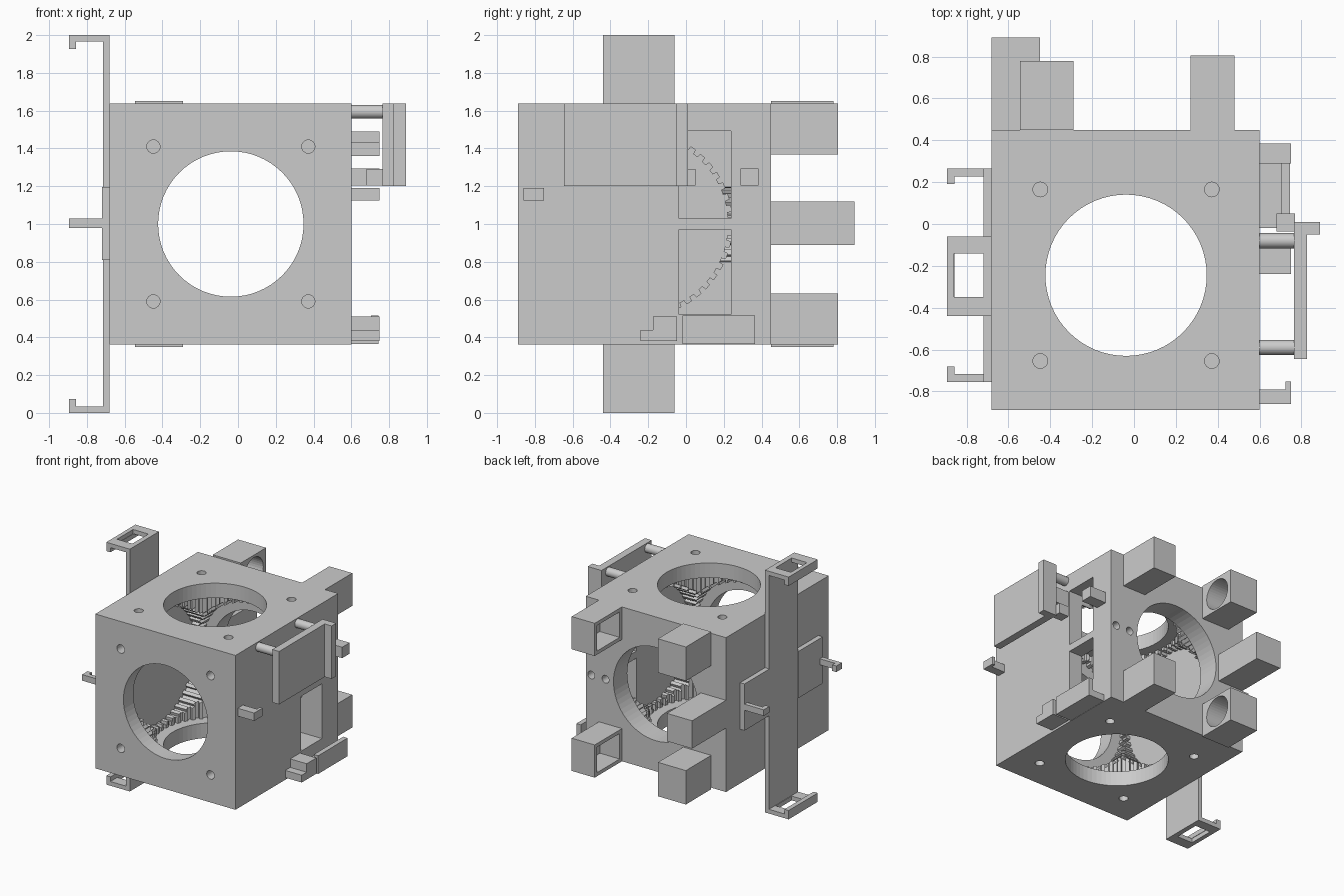
import bpy, bmesh, math
from mathutils import Matrix

if "Cube" in bpy.data.objects:
    bpy.data.objects.remove(bpy.data.objects["Cube"])

AX = {'X': Matrix.Rotation(math.pi / 2, 4, 'Y'),
      'Y': Matrix.Rotation(-math.pi / 2, 4, 'X'),
      'Z': Matrix.Identity(4)}


def finish(name, bm):
    bmesh.ops.recalc_face_normals(bm, faces=bm.faces)
    me = bpy.data.meshes.new(name)
    bm.to_mesh(me)
    bm.free()
    ob = bpy.data.objects.new(name, me)
    bpy.context.collection.objects.link(ob)
    return ob


def box(name, x0, x1, y0, y1, z0, z1):
    bm = bmesh.new()
    bmesh.ops.create_cube(bm, size=1)
    for v in bm.verts:
        v.co = ((x0 + x1) / 2 + v.co.x * (x1 - x0),
                (y0 + y1) / 2 + v.co.y * (y1 - y0),
                (z0 + z1) / 2 + v.co.z * (z1 - z0))
    return finish(name, bm)


def prism(name, pts, h, axis, center):
    """Extrude a 2D outline along an axis, centred on a point."""
    bm = bmesh.new()
    f = bm.faces.new([bm.verts.new((a, b, -h / 2)) for a, b in pts])
    ext = bmesh.ops.extrude_face_region(bm, geom=[f])['geom']
    bmesh.ops.translate(bm, vec=(0, 0, h), verts=[g for g in ext if isinstance(g, bmesh.types.BMVert)])
    bm.transform(Matrix.Translation(center) @ AX[axis])
    return finish(name, bm)


def circle(r, n):
    return [(r * math.cos(2 * math.pi * i / n), r * math.sin(2 * math.pi * i / n)) for i in range(n)]


def gear(tip, root, n, off):
    pts = []
    for i in range(n):
        for k, r in ((0, tip), (.45, tip), (.5, root), (.95, root)):
            a = 2 * math.pi * (i + k + off) / n
            pts.append((r * math.cos(a), r * math.sin(a)))
    return pts


def cyl(name, r, h, axis, center, n=48):
    return prism(name, circle(r, n), h, axis, center)


def cut(ob, cutter):
    m = ob.modifiers.new('cut', 'BOOLEAN')
    m.operation = 'DIFFERENCE'
    m.solver = 'EXACT'
    m.object = cutter
    bpy.context.view_layer.objects.active = ob
    bpy.ops.object.modifier_apply(modifier=m.name)
    bpy.data.objects.remove(cutter)


# Main housing with three crossing toothed chambers
CX, CY, CZ = -.038, -.245, 1.0
body = box('housing', -.68, .60, -.89, .45, .363, 1.637)
cut(body, prism('cutter', gear(.465, .488, 48, .13), 1.03, 'Z', (CX, CY, CZ)))
cut(body, prism('cutter', gear(.466, .489, 48, .31), 1.032, 'Y', (CX, CY, CZ)))
cut(body, prism('cutter', gear(.467, .490, 48, .57), 1.034, 'X', (CX, CY, CZ)))
# Round openings at front, back, top and bottom
cut(body, cyl('cutter', .385, 2, 'Y', (CX, CY, CZ), 64))
cut(body, cyl('cutter', .3855, 2, 'Z', (CX, CY, CZ), 64))
# Screw holes
for a in (-.41, .41):
    for b in (-.41, .41):
        cut(body, cyl('cutter', .035, .2, 'Y', (CX + a, -.89, CZ + b), 24))
        for z in (.363, 1.637):
            cut(body, cyl('cutter', .035, .2, 'Z', (CX + a, CY + b, z), 24))
for x in (.55, .42):
    cut(body, cyl('cutter', .032, .2, 'Y', (x, .45, 1.0), 24))
# Side windows
for z0, z1 in ((.52, .972), (1.03, 1.492)):
    cut(body, box('cutter', .40, .7, -.036, .238, z0, z1))

# Cross-shaped bracket on the left
box('bracket_upright', -.715, -.68, -.44, -.06, 0, 2)
box('bracket_arm_back', -.72, -.68, -.06, .265, .81, 1.195)
box('bracket_arm_front', -.72, -.68, -.755, -.44, .81, 1.195)
for s, n in ((1, 'top'), (-1, 'bottom')):
    za, zb = sorted((1 + s * .965, 1 + s))
    tab = box(n + '_tab', -.895, -.715, -.44, -.06, za, zb)
    cut(tab, box('cutter', -.86, -.72, -.35, -.14, za - .1, zb + .1))
    za, zb = sorted((1 + s * .927, 1 + s * .965))
    box(n + '_tab_lip', -.895, -.857, -.44, -.06, za, zb)
for s, n in ((1, 'back'), (-1, 'front')):
    ya, yb = sorted((CY + s * .472, CY + s * .51))
    box(n + '_hook', -.895, -.72, ya, yb, .978, 1.028)
    ya, yb = sorted((CY + s * .437, CY + s * .472))
    box(n + '_hook_lip', -.895, -.858, ya, yb, .978, 1.028)

# Back lugs: round pockets face square pockets
for n, s in (('upper', 1), ('lower', -1)):
    za, zb = sorted((1 + s * .37, 1 + s * .65))
    lug = box(n + '_round_lug', -.545, -.29, .45, .78, za, zb)
    cut(lug, cyl('cutter', .122, .4, 'X', (-.31, .622, 1 + s * .507), 40))
    za, zb = sorted((1 + s * .367, 1 + s * .637))
    lug = box(n + '_square_lug', .27, .48, .45, .805, za, zb)
    cut(lug, box('cutter', .1, .45, .48, .775, za + .03, zb - .03))
box('middle_lug', -.68, -.45, .45, .892, .89, 1.12)

# Standoff plate on the right
box('side_plate', .765, .827, -.645, .01, 1.2, 1.637)
box('side_plate_flange', .827, .89, -.05, .01, 1.2, 1.637)
for y in (-.08, -.59):
    post = cyl('plate_post', .036, .165, 'X', (.6825, y, 1.594), 32)
    bpy.ops.object.select_all(action='DESELECT')
    post.select_set(True)
    bpy.context.view_layer.objects.active = post
    bpy.ops.object.shade_smooth_by_angle()

# Small clips on the right
box('front_clip', .6, .75, -.86, -.79, 1.125, 1.19)
box('front_clip_lip', .725, .75, -.79, -.752, 1.125, 1.19)
box('back_clip', .6, .75, .288, .385, 1.205, 1.295)
box('plate_catch', .68, .77, -.035, .05, 1.205, 1.29)
for s, n in ((1, 'upper'), (-1, 'lower')):
    za, zb = sorted((.935 + s * .495, .935 + s * .555))
    box(n + '_corner_clip', .6, .75, -.24, -.048, za, zb)
    za, zb = sorted((.935 + s * .425, .935 + s * .495))
    box(n + '_corner_clip_step', .6, .75, -.175, -.048, za, zb)

# Tray under the lower window
box('tray_floor', .6, .745, -.018, .365, .365, .42)
box('tray_wall', .705, .745, -.018, .365, .42, .515)
